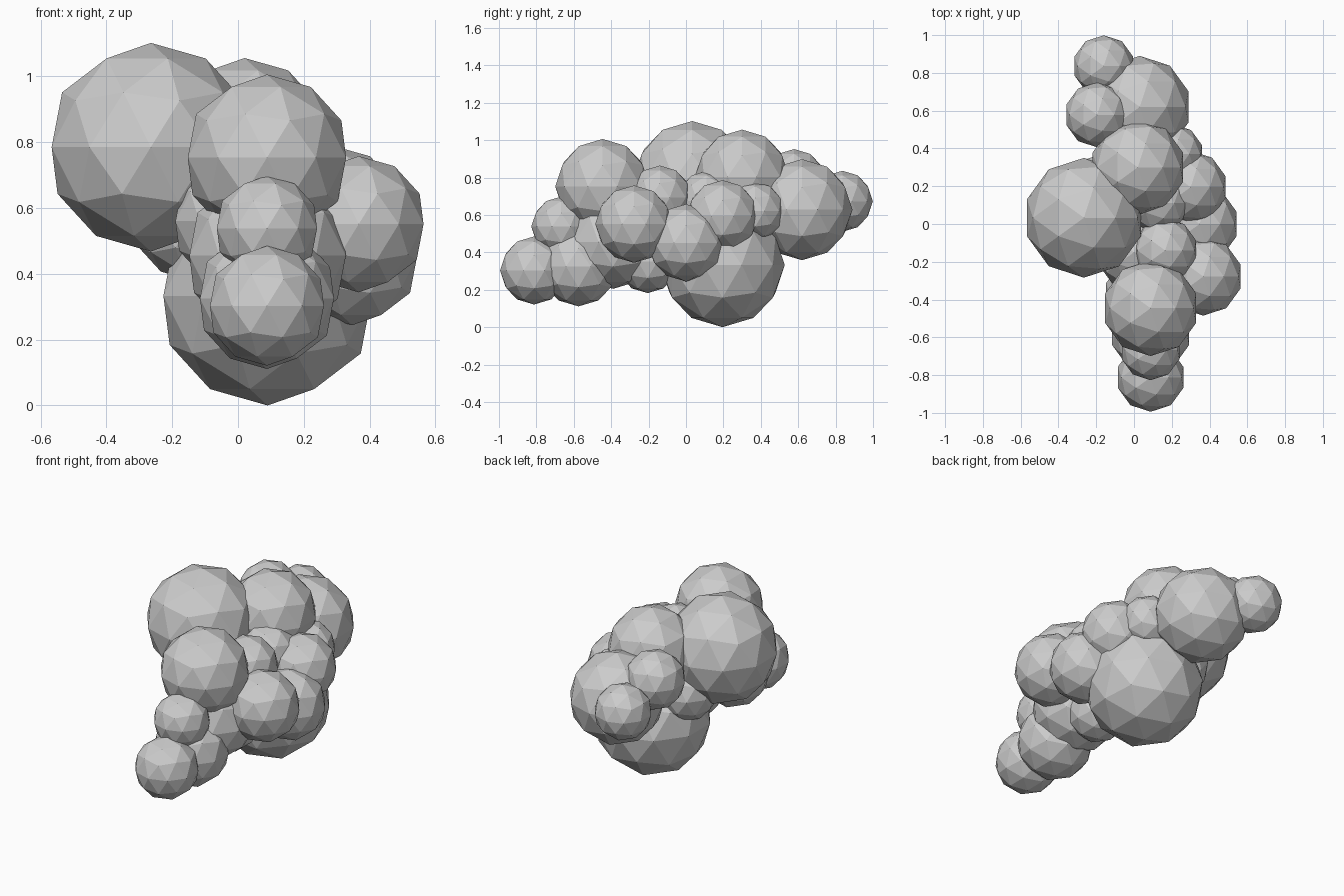
import bpy

# Low-poly cloud: overlapping icospheres as (x, y, z, radius)
PUFFS = {
    # large body puffs
    "base_puff": [(.09, .195, .333, .333)],
    "left_puff": [(-.265, .033, .785, .317)],
    "top_puff": [(.088, -.446, .753, .253), (.02, .30, .804, .252)],
    "back_puff": [(.031, .62, .628, .27), (-.16, .836, .673, .163),
                  (-.195, .578, .78, .172)],
    # right side
    "right_puff": [(.367, -.278, .551, .207), (.347, 0, .451, .207),
                   (.30, .195, .593, .193), (.21, .37, .62, .157)],
    # front tail
    "front_puff": [(.088, -.667, .538, .16), (.088, -.812, .303, .182),
                   (.088, -.575, .325, .214), (.09, -.39, .455, .25)],
    # filler between the big puffs
    "inner_puff": [(.165, -.14, .692, .172), (.13, .11, .675, .16),
                   (.09, -.205, .352, .17), (0, -.15, .56, .2),
                   (-.14, .2, .56, .18)],
}

for name, spheres in PUFFS.items():
    for x, y, z, r in spheres:
        bpy.ops.mesh.primitive_ico_sphere_add(subdivisions=2, radius=r,
                                              location=(x, y, z))
        bpy.context.object.name = name
